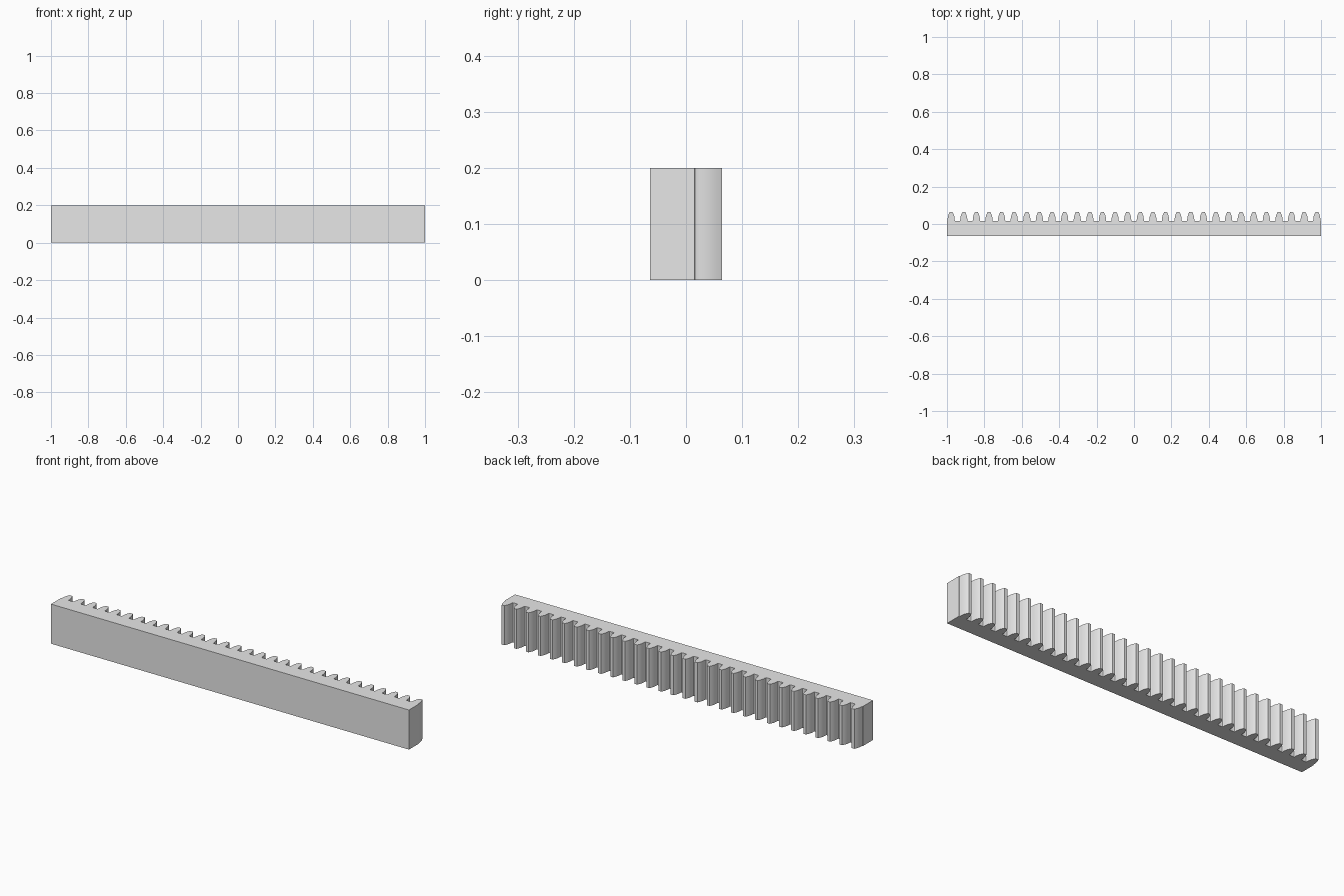
import bpy, bmesh, math

cube = bpy.data.objects.get("Cube")
if cube:
    bpy.data.objects.remove(cube, do_unlink=True)

LENGTH, HEIGHT = 2.0, 0.2
FRONT, ROOT = -0.064, 0.015
TEETH = 30
# Half of one tooth: (half width, height above the root line)
FLANK = [(0.0225, 0), (0.0205, 0.0008), (0.0194, 0.003), (0.0189, 0.009),
         (0.0183, 0.017), (0.0169, 0.0255), (0.0145, 0.0335),
         (0.0113, 0.0415), (0.0075, 0.049)]
PITCH = (LENGTH - 2 * FLANK[0][0]) / (TEETH - 1)

# Plain grey material
grey = bpy.data.materials.new("light_grey")
grey.use_nodes = True
colour = (0.8, 0.8, 0.8, 1)
grey.diffuse_color = colour
grey.node_tree.nodes["Principled BSDF"].inputs["Base Color"].default_value = colour

# Outline of the bar with its row of rounded teeth
outline = [(-LENGTH / 2, FRONT), (LENGTH / 2, FRONT)]
for i in reversed(range(TEETH)):
    centre = (i - (TEETH - 1) / 2) * PITCH
    outline += [(centre + w, ROOT + h) for w, h in FLANK]
    outline += [(centre - w, ROOT + h) for w, h in reversed(FLANK)]

# Extrude the outline upward
bm = bmesh.new()
base = bm.faces.new([bm.verts.new((x, y, 0)) for x, y in outline])
result = bmesh.ops.extrude_face_region(bm, geom=[base], use_keep_orig=True)
top = [g for g in result["geom"] if isinstance(g, bmesh.types.BMVert)]
bmesh.ops.translate(bm, verts=top, vec=(0, 0, HEIGHT))
bmesh.ops.recalc_face_normals(bm, faces=bm.faces)
mesh = bpy.data.meshes.new("toothed_rack")
bm.to_mesh(mesh)
bm.free()
mesh.materials.append(grey)

rack = bpy.data.objects.new("toothed_rack", mesh)
bpy.context.collection.objects.link(rack)
bpy.ops.object.select_all(action="DESELECT")
rack.select_set(True)
bpy.context.view_layer.objects.active = rack
bpy.ops.object.shade_smooth_by_angle(angle=math.radians(35))
